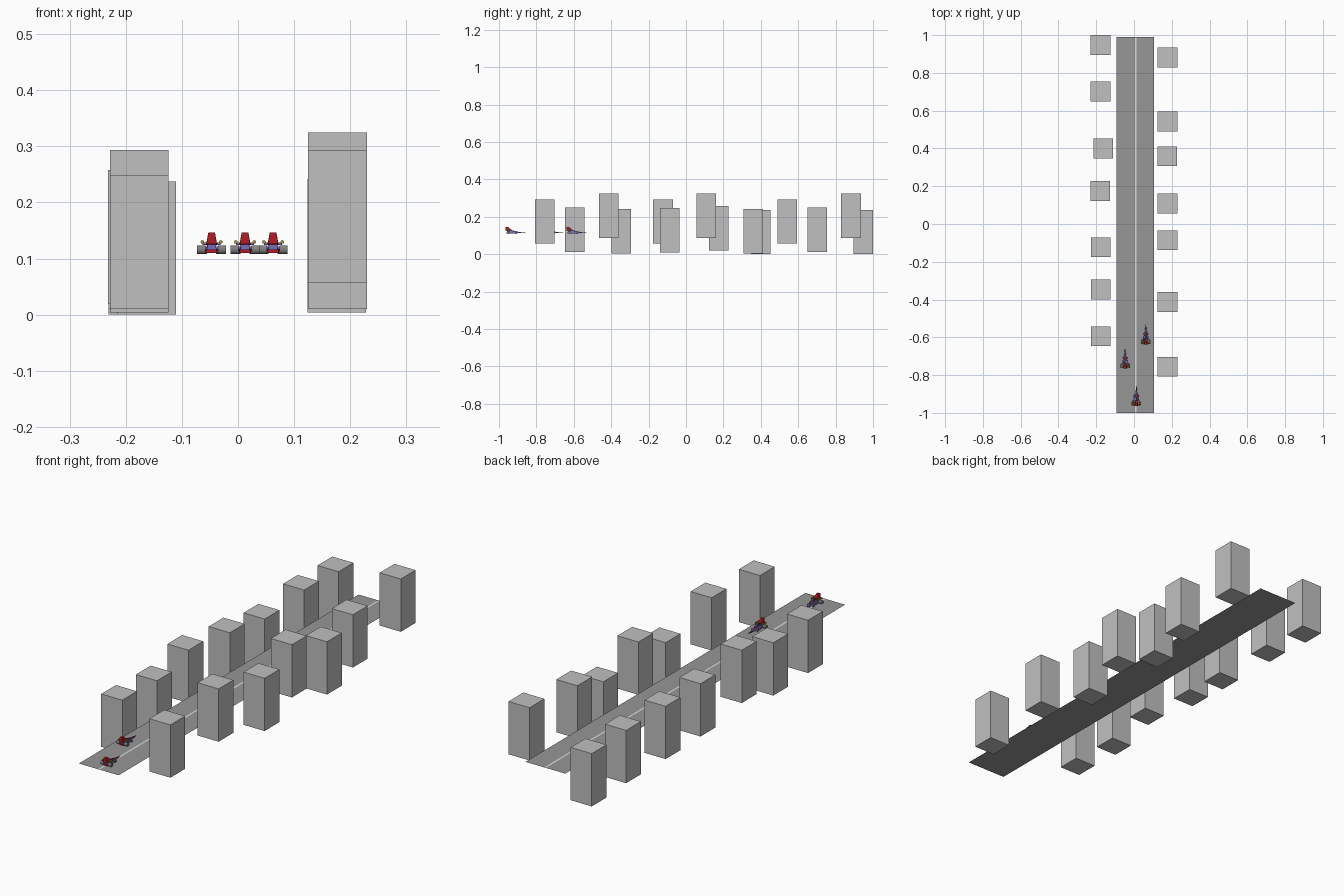
import bpy, bmesh, math
from mathutils import Matrix, Vector

if "Cube" in bpy.data.objects:
    bpy.data.objects.remove(bpy.data.objects["Cube"])

ROAD_Z = 0.107


def material(name, r, g, b):
    m = bpy.data.materials.new(name)
    m.diffuse_color = (r, g, b, 1)
    m.use_nodes = True
    m.node_tree.nodes["Principled BSDF"].inputs["Base Color"].default_value = m.diffuse_color
    return m


CONCRETE = material("light grey concrete", 0.53, 0.53, 0.53)
ASPHALT = material("road grey", 0.31, 0.31, 0.31)
LINE = material("pale line", 0.72, 0.72, 0.72)
RED = material("deep red", 0.45, 0.012, 0.018)
PURPLE = material("violet", 0.2, 0.15, 0.5)
YELLOW = material("dull yellow", 0.45, 0.33, 0.02)
RUBBER = material("wheel grey", 0.22, 0.22, 0.23)
BLACK = material("near black", 0.02, 0.02, 0.02)


def finish(name, bm, mat):
    bmesh.ops.recalc_face_normals(bm, faces=bm.faces)
    me = bpy.data.meshes.new(name)
    bm.to_mesh(me)
    bm.free()
    me.materials.append(mat)
    ob = bpy.data.objects.new(name, me)
    bpy.context.collection.objects.link(ob)
    return ob


def box(name, center, size, mat):
    bm = bmesh.new()
    bmesh.ops.create_cube(bm, size=1,
                          matrix=Matrix.Translation(center) @ Matrix.Diagonal((*size, 1)))
    return finish(name, bm, mat)


def sheet(name, x, half_w, y0, y1, z, mat):
    bm = bmesh.new()
    vs = [bm.verts.new(p) for p in ((x - half_w, y0, z), (x + half_w, y0, z),
                                    (x + half_w, y1, z), (x - half_w, y1, z))]
    bm.faces.new(vs)
    return finish(name, bm, mat)


def loft(name, origin, sections, mat):
    """Rectangular sections (y, half width at base, half width on top, z low, z high)."""
    bm = bmesh.new()
    rings = []
    for y, wb, wt, z0, z1 in sections:
        rings.append([bm.verts.new(origin + Vector(p)) for p in
                      ((-wb, y, z0), (wb, y, z0), (wt, y, z1), (-wt, y, z1))])
    for a, b in zip(rings, rings[1:]):
        for i in range(4):
            j = (i + 1) % 4
            bm.faces.new((a[i], a[j], b[j], b[i]))
    bm.faces.new(rings[0])
    bm.faces.new(rings[-1])
    return finish(name, bm, mat)


def tube(name, center, radius, length, axis, mat, sides=14):
    bm = bmesh.new()
    rot = Matrix.Rotation(math.pi / 2, 4, 'Y' if axis == 'X' else 'X')
    bmesh.ops.create_cone(bm, cap_ends=True, segments=sides, radius1=radius, radius2=radius,
                          depth=length, matrix=Matrix.Translation(center) @ rot)
    return finish(name, bm, mat)


# Road and centre line
sheet("road", 0.007, 0.099, -1.0, 0.99, ROAD_Z, ASPHALT)
sheet("centre_line", 0.008, 0.004, -1.0, 0.99, ROAD_Z + 0.0006, LINE)

# Tower blocks: x centre, y centre, base height
TOWERS = [
    (-0.178, 0.947, 0.002), (-0.178, 0.702, 0.011), (-0.163, 0.400, 0.002),
    (-0.179, 0.175, 0.020), (-0.176, -0.123, 0.056), (-0.176, -0.347, 0.004),
    (-0.176, -0.594, 0.011),
    (0.177, 0.882, 0.087), (0.177, 0.542, 0.056), (0.176, 0.359, 0.004),
    (0.177, 0.108, 0.087), (0.177, -0.086, 0.010), (0.177, -0.413, 0.087),
    (0.177, -0.756, 0.056),
]
for x, y, base in TOWERS:
    if base == 0.002:
        base = 0.0
    box("tower_block", (x, y, base + 0.1188), (0.105, 0.105, 0.2375), CONCRETE)


# Racers with their noses towards +y
def racer(x, y):
    o = Vector((x, y, ROAD_Z + 0.001))
    loft("racer_body", o, [(-0.046, 0.009, 0.007, 0.003, 0.020),
                           (-0.020, 0.011, 0.007, 0.003, 0.018),
                           (0.010, 0.006, 0.004, 0.004, 0.012),
                           (0.032, 0.003, 0.002, 0.005, 0.009)], PURPLE)
    loft("racer_nose", o, [(0.028, 0.0035, 0.0025, 0.0045, 0.0095),
                           (0.046, 0.0018, 0.001, 0.006, 0.008)], RED)
    loft("nose_spike", o, [(0.046, 0.001, 0.001, 0.006, 0.008),
                           (0.054, 0.0005, 0.0005, 0.0065, 0.0075)], BLACK)
    # Tall tail fairing sloping forward into the cockpit
    loft("tail_fairing", o, [(-0.053, 0.009, 0.006, 0.018, 0.038),
                             (-0.040, 0.010, 0.006, 0.016, 0.038),
                             (-0.026, 0.007, 0.005, 0.015, 0.024)], RED)
    loft("cockpit", o, [(-0.026, 0.004, 0.003, 0.016, 0.022),
                        (-0.008, 0.003, 0.002, 0.013, 0.017)], BLACK)
    loft("hood_panel", o, [(-0.008, 0.004, 0.003, 0.013, 0.0175),
                           (0.014, 0.002, 0.002, 0.010, 0.0125)], RED)
    box("rear_diffuser", o + Vector((0, -0.046, 0.005)), (0.020, 0.006, 0.006), RED)
    box("rear_axle", o + Vector((0, -0.040, 0.0075)), (0.040, 0.003, 0.003), BLACK)
    for s in (-1, 1):
        tube("rear_wheel", o + Vector((s * 0.0185, -0.040, 0.0078)), 0.0078, 0.0145, 'X', RUBBER)
        tube("front_wheel", o + Vector((s * 0.0115, 0.004, 0.005)), 0.005, 0.007, 'X', RUBBER)
        tube("exhaust_pipe", o + Vector((s * 0.0165, -0.036, 0.0215)), 0.0032, 0.026, 'Y',
             YELLOW, 8)
        box("pipe_bracket", o + Vector((s * 0.011, -0.036, 0.0185)), (0.010, 0.012, 0.004), PURPLE)
        box("side_pod", o + Vector((s * 0.011, -0.018, 0.009)), (0.008, 0.020, 0.008), PURPLE)


for x, y in ((0.0125, -0.911), (-0.047, -0.712), (0.0625, -0.585)):
    racer(x, y)
